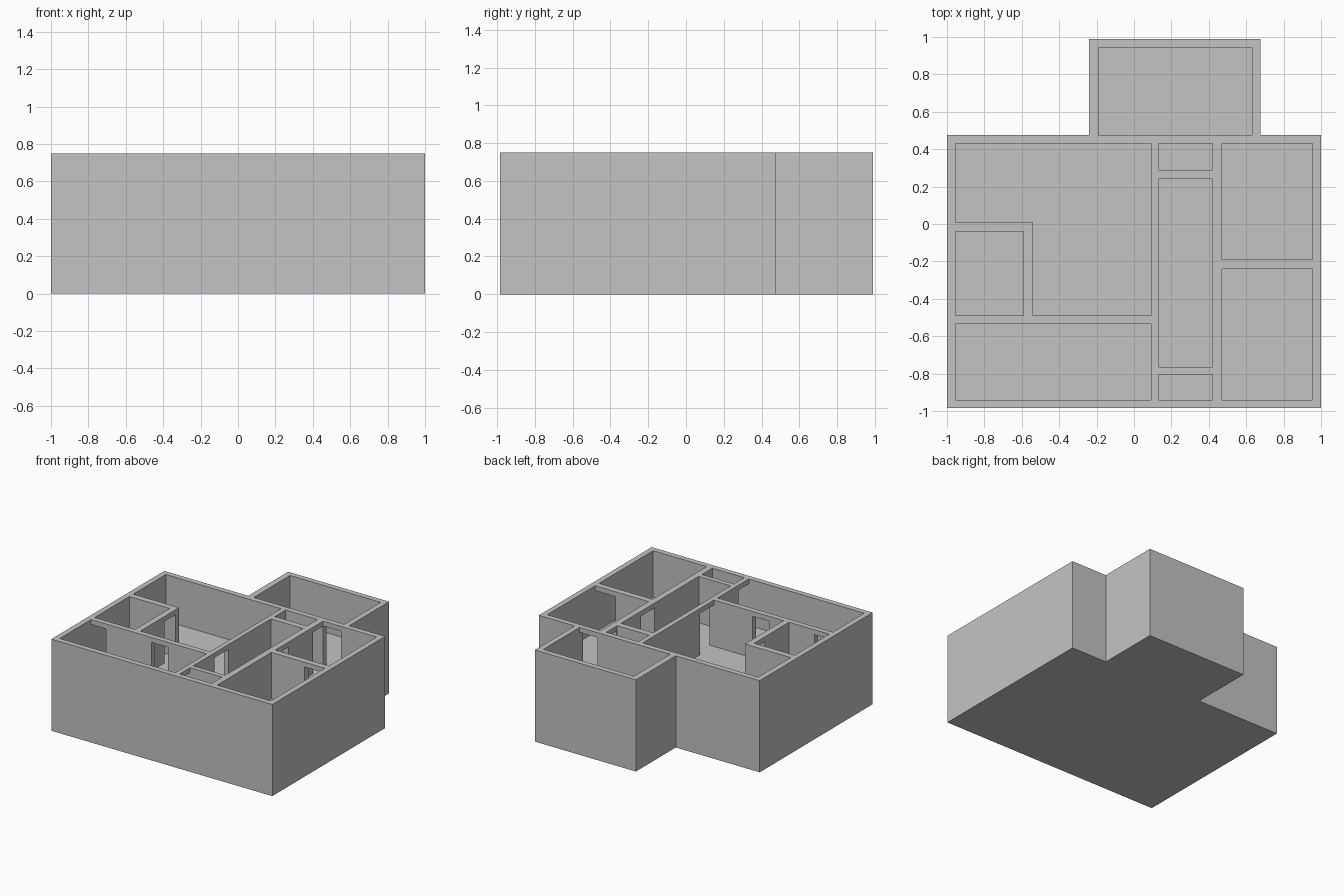
import bpy
import bmesh

cube = bpy.data.objects.get("Cube")
if cube:
    bpy.data.objects.remove(cube, do_unlink=True)

# Heights: underside, floor level, door head, wall top
LEVELS = [0, 0.37, 0.71, 0.75]

# Plan rectangles are (x0, x1, y0, y1)
footprint = [
    (-1, 1, -0.985, 0.475),          # main block
    (-0.24, 0.675, 0.475, 0.99),     # back annex
]
rooms = [
    (-0.19, 0.63, 0.475, 0.945),     # annex room
    (-0.955, 0.09, 0.01, 0.43),      # living room, back part
    (-0.54, 0.09, -0.49, 0.01),      # living room, front part
    (-0.955, -0.59, -0.49, -0.04),   # small side room
    (-0.955, 0.09, -0.94, -0.535),   # front room
    (0.13, 0.42, -0.765, 0.24),      # hall
    (0.13, 0.42, 0.29, 0.43),        # back closet
    (0.13, 0.42, -0.94, -0.805),     # front closet
    (0.47, 0.955, -0.19, 0.43),      # back bedroom
    (0.47, 0.955, -0.94, -0.24),     # front bedroom
]
doors = [
    (-0.59, -0.54, -0.18, -0.04),    # side room to living room
    (-0.41, -0.26, -0.535, -0.49),   # front room to living room
    (-0.955, -0.82, -0.535, -0.49),  # front room to side room
    (0.09, 0.13, -0.49, -0.31),      # living room to hall
    (0.42, 0.47, -0.19, -0.02),      # hall to back bedroom
    (0.77, 0.955, -0.24, -0.19),     # between bedrooms
    (0.42, 0.47, 0.30, 0.43),        # back closet
    (0.09, 0.13, -0.94, -0.805),     # front closet
    (0.47, 0.63, 0.43, 0.475),       # back bedroom to annex
]

# Grid lines through every wall edge
rects = footprint + rooms + doors
xs = sorted({v for r in rects for v in r[:2]})
ys = sorted({v for r in rects for v in r[2:]})
grid = (xs, ys, LEVELS)


def inside(x, y, group):
    return any(a < x < b and c < y < d for a, b, c, d in group)


def solid(cell):
    """True where the plan holds floor, wall or lintel."""
    if any(i < 0 or i >= len(g) - 1 for i, g in zip(cell, grid)):
        return False
    i, j, k = cell
    x, y = (xs[i] + xs[i + 1]) / 2, (ys[j] + ys[j + 1]) / 2
    if not inside(x, y, footprint):
        return False
    if k == 0:
        return True
    return not (inside(x, y, rooms) or (k == 1 and inside(x, y, doors)))


bm = bmesh.new()
corners = {}


def corner(key):
    if key not in corners:
        corners[key] = bm.verts.new([g[n] for g, n in zip(grid, key)])
    return corners[key]


def add_side(cell, axis, step):
    """Add the face of a cell that looks along +axis or -axis."""
    u, v = (axis + 1) % 3, (axis + 2) % 3
    loop = []
    for du, dv in ((0, 0), (1, 0), (1, 1), (0, 1)):
        key = list(cell)
        key[axis] += step > 0
        key[u] += du
        key[v] += dv
        loop.append(corner(tuple(key)))
    bm.faces.new(loop if step > 0 else loop[::-1])


# Skin every exposed side of the solid cells
for i in range(len(xs) - 1):
    for j in range(len(ys) - 1):
        for k in range(len(LEVELS) - 1):
            if not solid((i, j, k)):
                continue
            for axis in range(3):
                for step in (-1, 1):
                    near = [i, j, k]
                    near[axis] += step
                    if not solid(near):
                        add_side((i, j, k), axis, step)

# Merge the flat strips into clean wall faces
bmesh.ops.dissolve_limit(bm, angle_limit=0.01, verts=bm.verts, edges=bm.edges)

mesh = bpy.data.meshes.new("walls_and_floor")
bm.to_mesh(mesh)
bm.free()
shell = bpy.data.objects.new("walls_and_floor", mesh)
bpy.context.collection.objects.link(shell)

# One plain plaster colour
plaster = bpy.data.materials.new("plaster_grey")
plaster.use_nodes = True
colour = (0.55, 0.55, 0.55, 1)
plaster.diffuse_color = colour
plaster.node_tree.nodes["Principled BSDF"].inputs["Base Color"].default_value = colour
mesh.materials.append(plaster)
